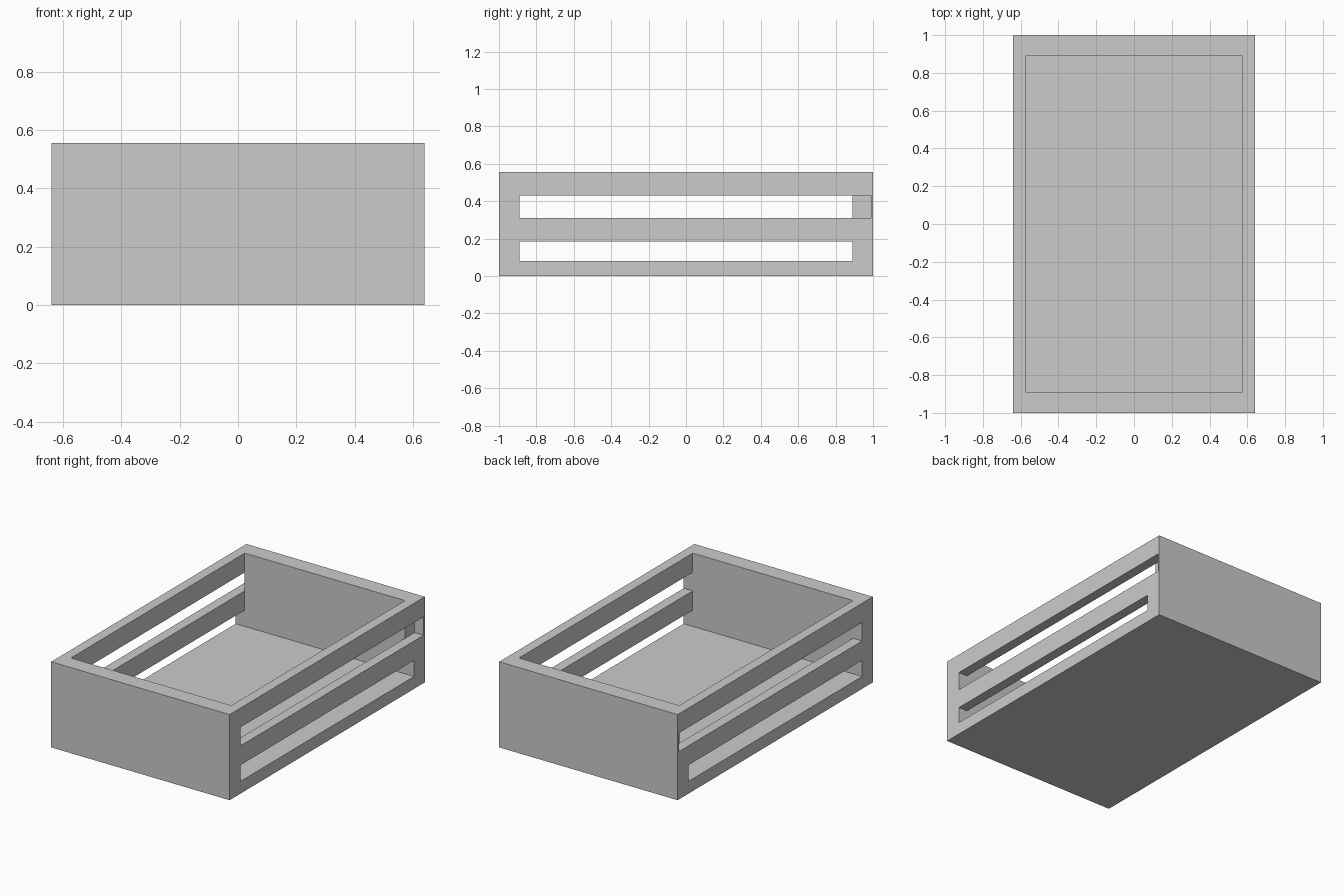
import bpy

if "Cube" in bpy.data.objects:
    bpy.data.objects.remove(bpy.data.objects["Cube"], do_unlink=True)

gray = bpy.data.materials.new("plain_gray")
gray.use_nodes = True
color = (0.6, 0.6, 0.6, 1)
gray.diffuse_color = color
gray.node_tree.nodes["Principled BSDF"].inputs["Base Color"].default_value = color


def box(name, x, y, z):
    """Axis-aligned box from (low, high) pairs."""
    bpy.ops.mesh.primitive_cube_add(size=1, location=[sum(p) / 2 for p in (x, y, z)])
    ob = bpy.context.object
    ob.name = name
    ob.scale = [p[1] - p[0] for p in (x, y, z)]
    bpy.ops.object.transform_apply(location=False, rotation=False, scale=True)
    ob.data.materials.append(gray)
    return ob


# Outer half sizes, inner half sizes and slot heights
W, L, H = 0.64, 1.0, 0.555
IW, IL = 0.575, 0.89
FLOOR = 0.08
LOW_TOP, HIGH_BOTTOM, HIGH_TOP = 0.185, 0.31, 0.43
SKIN = 0.988

# Floor slab and solid end walls
box("floor", (-W, W), (-L, L), (0, FLOOR))
box("front_wall", (-W, W), (-L, -IL), (FLOOR, H))
box("back_wall", (-IW, IW), (IL, SKIN), (FLOOR, H))
box("back_skin", (-W, W), (SKIN, L), (FLOOR, H))

# Side rails, with back posts notched at the upper slot
for side, s in (("left", 1), ("right", -1)):
    x = sorted((s * IW, s * W))
    box(side + "_middle_rail", x, (-IL, SKIN), (LOW_TOP, HIGH_BOTTOM))
    box(side + "_top_rail", x, (-IL, SKIN), (HIGH_TOP, H))
    box(side + "_back_post", x, (IL, SKIN), (FLOOR, LOW_TOP))
